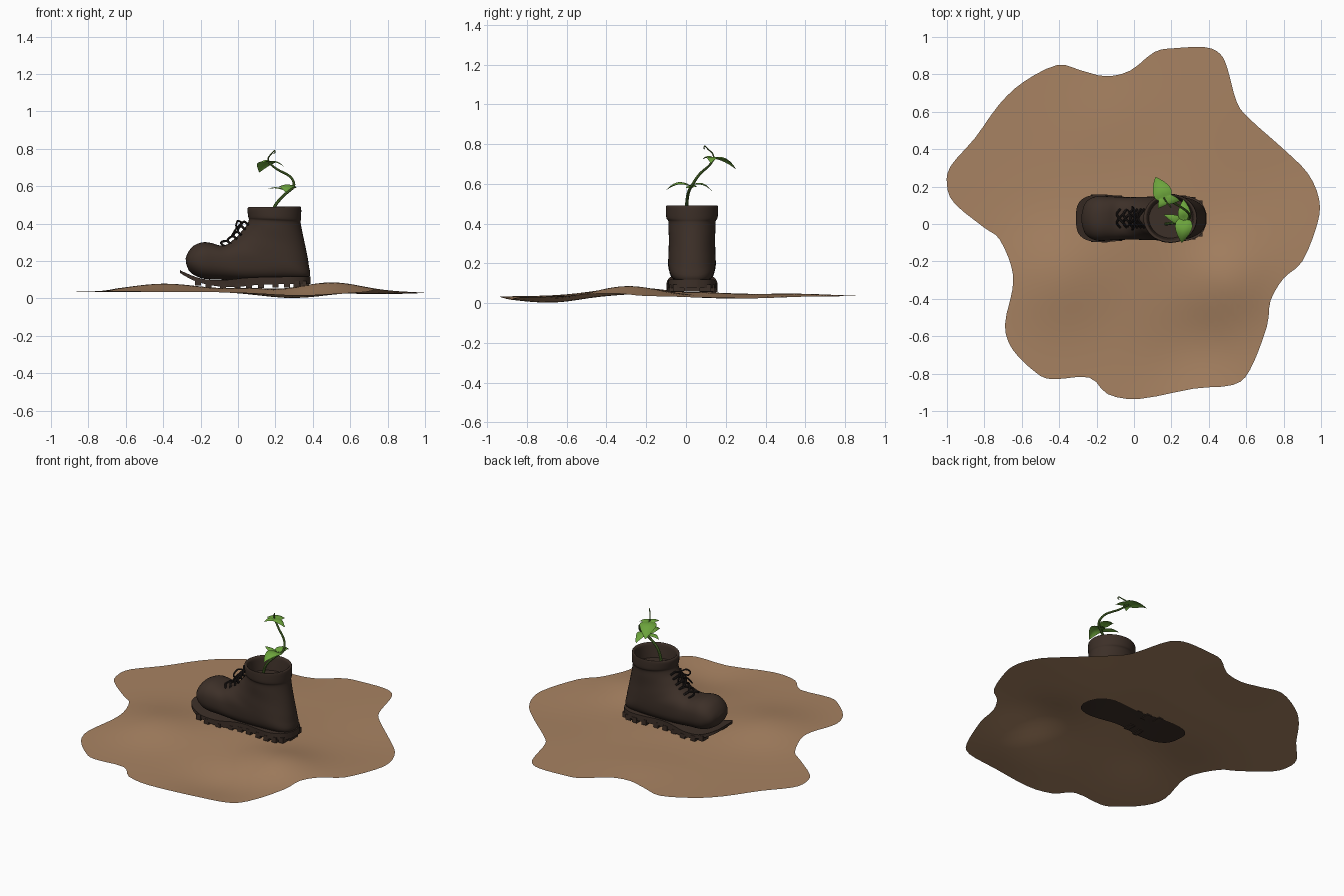
import bpy, bmesh, math
from mathutils import Vector

if "Cube" in bpy.data.objects:
    bpy.data.objects.remove(bpy.data.objects["Cube"])

CY = 0.03  # boot centre line


def material(name, rgb):
    m = bpy.data.materials.new(name)
    m.diffuse_color = (*rgb, 1)
    m.use_nodes = True
    m.node_tree.nodes["Principled BSDF"].inputs["Base Color"].default_value = m.diffuse_color
    return m


LEATHER = material("boot brown", (0.046, 0.029, 0.021))
LACE = material("lace black", (0.016, 0.012, 0.011))
EARTH = material("earth tan", (0.39, 0.225, 0.122))
LEAF = material("leaf green", (0.15, 0.37, 0.045))
STEM = material("stem green", (0.09, 0.19, 0.03))


def spline(pts, steps, closed=False):
    """Catmull-Rom interpolation of equal-length tuples."""
    n, out = len(pts), []
    for i in range(n if closed else n - 1):
        if closed:
            p = [pts[(i + k) % n] for k in (-1, 0, 1, 2)]
        else:
            p = [pts[min(max(i + k, 0), n - 1)] for k in (-1, 0, 1, 2)]
        for s in range(steps):
            t = s / steps
            out.append(tuple(0.5 * (2 * b + (c - a) * t + (2 * a - 5 * b + 4 * c - d) * t * t
                                    + (3 * b - a - 3 * c + d) * t ** 3)
                             for a, b, c, d in zip(*p)))
    if not closed:
        out.append(tuple(pts[-1]))
    return out


def add_mesh(name, verts, faces, mat, fix=True):
    me = bpy.data.meshes.new(name)
    me.from_pydata(verts, [], faces)
    bm = bmesh.new()
    bm.from_mesh(me)
    if fix:
        bmesh.ops.recalc_face_normals(bm, faces=bm.faces)
    bm.to_mesh(me)
    bm.free()
    me.materials.append(mat)
    ob = bpy.data.objects.new(name, me)
    bpy.context.collection.objects.link(ob)
    return ob


def loft(name, rings, mat):
    n, m = len(rings[0]), len(rings)
    faces = [(r * n + i, r * n + (i + 1) % n, (r + 1) * n + (i + 1) % n, (r + 1) * n + i)
             for r in range(m - 1) for i in range(n)]
    faces += [tuple(range(n)), tuple(range((m - 1) * n, m * n))]
    return add_mesh(name, [v for r in rings for v in r], faces, mat)


def tube(name, pts, radius, mat, taper=1.0):
    pts = [Vector(p) for p in spline(pts, 6)]
    rings, side = [], Vector((0.3, 1, 0.2))
    for i, p in enumerate(pts):
        d = (pts[min(i + 1, len(pts) - 1)] - pts[max(i - 1, 0)]).normalized()
        side = (side - d * side.dot(d)).normalized()
        up = d.cross(side)
        r = radius * (1 + (taper - 1) * i / (len(pts) - 1))
        rings.append([p + r * (side * math.cos(k * math.pi / 4) + up * math.sin(k * math.pi / 4))
                      for k in range(8)])
    return loft(name, rings, mat)


# ---- ground: wavy thin sheet with an irregular outline
def ground_z(x, y):
    z = 0.035
    for cx, cy, w, h in ((0.5, -0.3, 0.23, 0.052), (-0.4, -0.27, 0.27, 0.043), (0.05, 0.03, 0.3, 0.02),
                         (0.3, -0.68, 0.25, -0.034), (0.75, 0.25, 0.3, -0.012), (-0.1, 0.55, 0.25, 0.012)):
        z += h * math.exp(-((x - cx) ** 2 + (y - cy) ** 2) / w ** 2)
    return z


outline = [(-1, .21), (-.98, .31), (-.85, .46), (-.72, .64), (-.59, .76), (-.41, .85), (-.28, .82),
           (-.15, .79), (-.02, .82), (.11, .92), (.22, .94), (.38, .945), (.46, .91), (.50, .83),
           (.55, .65), (.62, .56), (.80, .40), (.93, .27), (.99, .13), (.98, 0), (.90, -.20),
           (.80, -.29), (.73, -.41), (.71, -.55), (.62, -.78), (.53, -.86), (.32, -.88), (.03, -.935),
           (-.14, -.91), (-.24, -.82), (-.44, -.83), (-.53, -.79), (-.65, -.67), (-.69, -.54),
           (-.65, -.35), (-.655, -.23), (-.72, -.08), (-.80, -.02), (-.96, .11)]
rim = spline(outline, 3, True)
N, R = len(rim), 24
verts = [(0, 0, ground_z(0, 0))]
for r in range(1, R + 1):
    verts += [(x * r / R, y * r / R, ground_z(x * r / R, y * r / R)) for x, y in rim]
faces = [(0, 2 + i if i < N - 1 else 1, 1 + i) for i in range(N)]
for r in range(R - 1):
    a, b = 1 + r * N, 1 + (r + 1) * N
    faces += [(a + i, a + (i + 1) % N, b + (i + 1) % N, b + i) for i in range(N)]
ground = add_mesh("ground_patch", verts, faces, EARTH)
if ground.data.polygons[N * 5].normal.z < 0:
    ground.data.flip_normals()


# ---- boot upper: fan of sections from inside the cuff, over the rim, round the heel to the toe
# each section: front/top x,z  back/bottom x,z  half width, roundness
sections = [(.08, .40, .31, .40, .105, 2), (.075, .45, .315, .45, .112, 2), (.07, .48, .32, .485, .118, 2),
            (.058, .488, .332, .492, .128, 2), (.05, .475, .338, .48, .131, 2),
            (.055, .435, .337, .425, .129, 2), (.058, .42, .335, .405, .119, 2),
            (.045, .39, .345, .35, .118, 2), (.02, .36, .362, .27, .116, 2.1),
            (0, .335, .378, .18, .118, 2.3), (-.03, .31, .375, .11, .118, 2.6),
            (-.06, .288, .24, .10, .116, 3), (-.10, .284, .06, .095, .113, 2.8),
            (-.145, .297, -.09, .10, .117, 2.5), (-.19, .30, -.18, .105, .120, 2.4),
            (-.235, .283, -.225, .12, .108, 2.2), (-.265, .25, -.26, .145, .08, 2),
            (-.28, .215, -.277, .185, .03, 2)]


def power(v, n):
    return math.copysign(abs(v) ** (2 / n), v)


rings = []
for x1, z1, x2, z2, w, n in spline(sections, 4):
    ring = []
    for k in range(40):
        c, s = power(math.cos(k * math.pi / 20), n), power(math.sin(k * math.pi / 20), n)
        ring.append(((x1 + x2) / 2 + c * (x1 - x2) / 2, CY + w * s, (z1 + z2) / 2 + c * (z1 - z2) / 2))
    rings.append(ring)
loft("boot_upper", rings, LEATHER)

# ---- sole: x, half width, top z, bottom z; the toe end peels upward
stations = [(-.31, .03, .152, .138), (-.302, .07, .147, .131), (-.28, .10, .137, .118), (-.24, .12, .120, .097),
            (-.18, .127, .103, .078), (-.08, .12, .098, .062), (.02, .10, .108, .064), (.10, .098, .113, .072),
            (.20, .113, .115, .076), (.28, .119, .117, .076), (.34, .10, .118, .076), (.37, .07, .118, .076),
            (.388, .025, .118, .076)]
sole = spline(stations, 4)
loft("sole", [[(x, CY + w, t), (x, CY - w, t), (x, CY - w, b), (x, CY + w, b)] for x, w, t, b in sole], LEATHER)

# imprint of the sole showing under the ground
strip = []
for x, w, t, b in sole:
    strip += [(x, CY + w * k / 3, ground_z(x, CY + w * k / 3) - 0.005) for k in range(-3, 4)]
add_mesh("sole_imprint", strip, [(a * 7 + i, (a + 1) * 7 + i, (a + 1) * 7 + i + 1, a * 7 + i + 1)
                                 for a in range(len(sole) - 1) for i in range(6)], LEATHER)


# tread lugs along both edges
def box(name, c, s):
    x, y, z = c
    a, b, h = (v / 2 for v in s)
    loft(name, [[(x - a, y - b, k), (x + a, y - b, k), (x + a, y + b, k), (x - a, y + b, k)]
                for k in (z - h, z + h)], LEATHER)


for x, w, t, b in sole[14::3]:
    if x < 0.36:
        for side in (-1, 1):
            box("tread_lug", (x, CY + side * (w - .028), b), (.032, .06, .034))
box("heel_lug", (.355, CY, .076), (.05, .08, .034))

# ---- laces: crossing rows up the front, with a bow
front = [(-.085, .288), (-.05, .298), (-.018, .325), (.005, .348), (.025, .378), (.042, .402)]
for (xa, za), (xb, zb) in zip(front, front[1:]):
    for s in (-1, 1):
        tube("lace_cross", [(xa + .012, CY - s * .05, za - .008), (xa - .006, CY - s * .025, za + .008),
                            ((xa + xb) / 2 - .012, CY, (za + zb) / 2 + .012),
                            (xb - .006, CY + s * .025, zb + .008), (xb + .012, CY + s * .05, zb - .008)],
             .006, LACE)
for s in (-1, 1):
    tube("lace_bow", [(.02, CY, .405), (.0, CY + s * .03, .415), (-.01, CY + s * .06, .39),
                      (.0, CY + s * .05, .37), (.02, CY, .40)], .005, LACE)
    tube("lace_end", [(.02, CY, .405), (-.012, CY + s * .02, .37), (-.035, CY + s * .045, .33)], .005, LACE)

# ---- sprouting plant
tube("plant_stem", [(.17, 0, .39), (.195, .003, .49), (.25, .012, .555), (.298, .035, .60), (.28, .07, .65),
                    (.21, .115, .69), (.165, .14, .725)], .009, STEM, .6)
tube("tendril", [(.165, .14, .725), (.162, .135, .75), (.18, .11, .775), (.195, .095, .79),
                 (.198, .09, .78), (.19, .095, .775)], .004, STEM, .6)


def leaf(base, tip, width, arch):
    """Heart-shaped arched leaf, folded slightly along its midrib."""
    base, tip = Vector(base), Vector(tip)
    side = (tip - base).cross(Vector((0, 0, 1))).normalized()
    v, rows = [], 12
    for i in range(rows + 1):
        t = i / rows
        w = width * math.sin(math.pi * t ** 0.62) ** 0.8 if 0 < i < rows else 0.002
        for k in range(-3, 4):
            u = k / 3
            p = base.lerp(tip, t) + side * u * w
            p.z += arch * 4 * t * (1 - t) - 0.28 * w * u * u
            v.append(p - (tip - base) * 0.12 * abs(u) * (1 - t))
    add_mesh("leaf", v, [(i * 7 + k, i * 7 + k + 1, i * 7 + k + 8, i * 7 + k + 7)
                         for i in range(rows) for k in range(6)], LEAF)


leaf((.165, .14, .73), (.115, .25, .675), .05, .026)
leaf((.17, .135, .732), (.245, .125, .705), .026, .014)
leaf((.165, .135, .73), (.13, .085, .725), .024, .012)
leaf((.27, .02, .588), (.255, -.10, .568), .046, .03)
leaf((.27, .03, .59), (.265, .13, .565), .034, .026)
leaf((.25, .015, .58), (.16, .05, .585), .022, .012)

# ---- smooth shading with crisp edges
bpy.ops.object.select_all(action='SELECT')
bpy.context.view_layer.objects.active = ground
bpy.ops.object.shade_smooth_by_angle(angle=math.radians(40))
